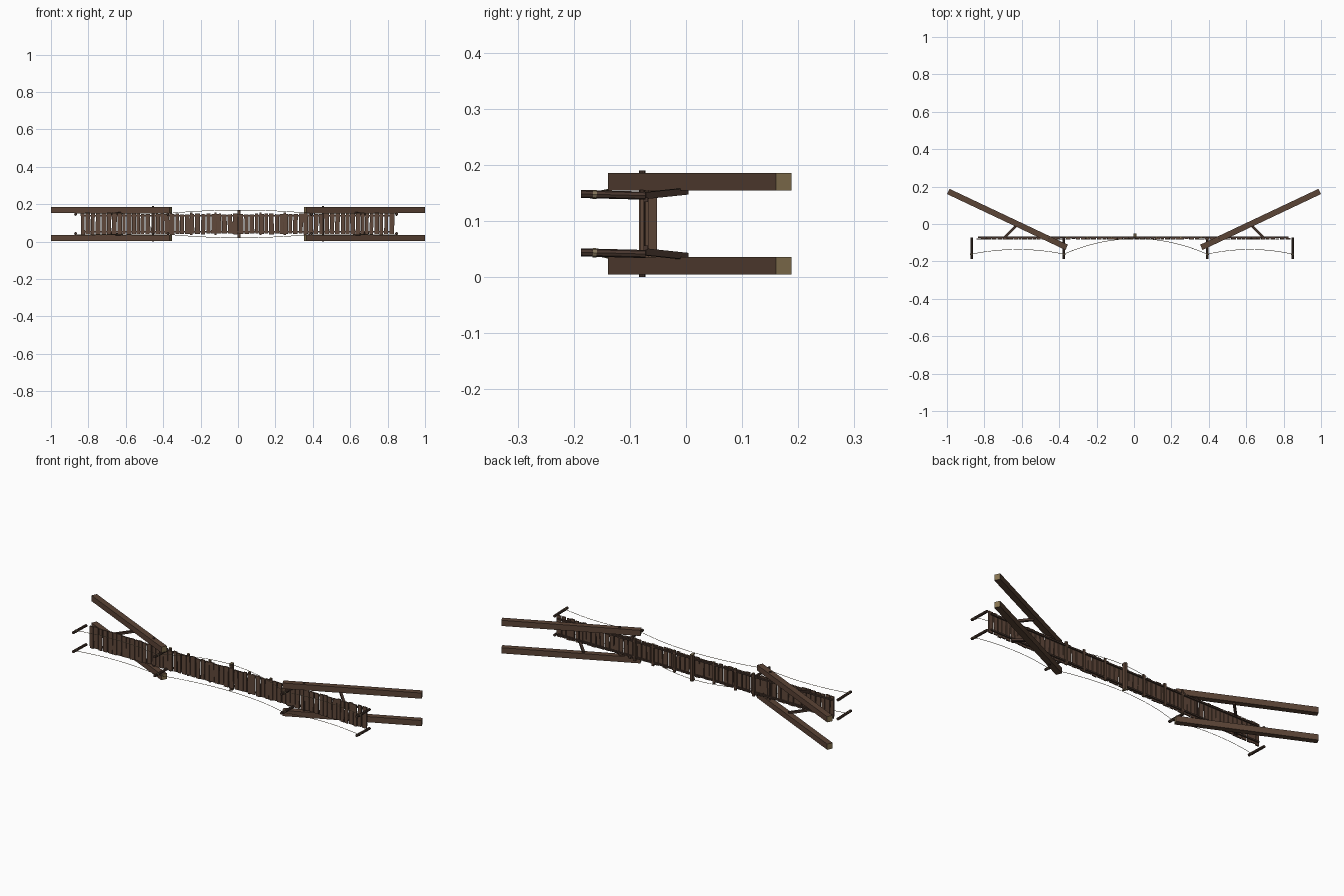
import bpy, bmesh, math, random
from mathutils import Vector, Matrix

if "Cube" in bpy.data.objects:
    bpy.data.objects.remove(bpy.data.objects["Cube"])

random.seed(4)


def mat(name, c):
    m = bpy.data.materials.new(name)
    m.diffuse_color = (*c, 1)
    m.use_nodes = True
    m.node_tree.nodes["Principled BSDF"].inputs["Base Color"].default_value = m.diffuse_color
    return m


WOOD = mat("brown_wood", (0.105, 0.058, 0.037))
PLANK = mat("plank_wood", (0.118, 0.066, 0.043))
DARK = mat("dark_wood", (0.062, 0.036, 0.026))
TAN = mat("end_grain", (0.25, 0.18, 0.085))
ROPE = mat("rope", (0.22, 0.17, 0.10))


def finish(bm, name, mats):
    me = bpy.data.meshes.new(name)
    bm.to_mesh(me)
    bm.free()
    for m in mats:
        me.materials.append(m)
    ob = bpy.data.objects.new(name, me)
    bpy.context.collection.objects.link(ob)
    return ob


def box(name, a, b, w, h, side, mats):
    """Timber from a to b, w wide across, h along the side direction; ends use slot 1."""
    a, b = Vector(a), Vector(b)
    d = (b - a).normalized()
    s = Vector(side)
    s = (s - d * s.dot(d)).normalized()
    t = d.cross(s)
    rot = Matrix((d, s, t)).transposed().to_4x4()
    bm = bmesh.new()
    bmesh.ops.create_cube(bm, size=1)
    for v in bm.verts:
        v.co = Vector((v.co.x * (b - a).length, v.co.y * h, v.co.z * w))
    bm.normal_update()
    for f in bm.faces:
        f.material_index = 1 if len(mats) > 1 and abs(f.normal.x) > 0.9 else 0
    bm.transform(Matrix.Translation((a + b) / 2) @ rot)
    return finish(bm, name, mats)


def pole(name, a, b, r, m, sides=8):
    a, b = Vector(a), Vector(b)
    bm = bmesh.new()
    bmesh.ops.create_cone(bm, cap_ends=True, segments=sides, radius1=r, radius2=r,
                          depth=(b - a).length)
    bm.transform(Matrix.Translation((a + b) / 2) @
                 (b - a).to_track_quat('Z', 'Y').to_matrix().to_4x4())
    return finish(bm, name, [m])


def rope(name, pts, r=0.0013):
    cu = bpy.data.curves.new(name, 'CURVE')
    cu.dimensions = '3D'
    cu.bevel_depth = r
    cu.bevel_resolution = 0
    sp = cu.splines.new('POLY')
    sp.points.add(len(pts) - 1)
    for p, q in zip(sp.points, pts):
        p.co = (*q, 1)
    cu.materials.append(ROPE)
    ob = bpy.data.objects.new(name, cu)
    bpy.context.collection.objects.link(ob)


ZC = 0.095

# Long slanted beams, braces and cross poles at both ends
for sx in (-1, 1):
    for sz in (-1, 1):
        z = ZC + sz * 0.075
        box("slanted_beam", (sx * 0.993, 0.174, z), (sx * 0.36, -0.125, z),
            0.031, 0.031, (0, 0, 1), [WOOD, TAN])
        box("brace", (sx * 0.62, 0.0, ZC + sz * 0.058), (sx * 0.695, -0.076, ZC + sz * 0.05),
            0.013, 0.012, (0, 0, 1), [DARK])
    pole("cross_pole", (sx * 0.455, -0.078, 0), (sx * 0.455, -0.078, 0.19), 0.006, DARK)

# Deck planks with uneven widths, gaps and lengths
x = -0.84
while x < 0.815:
    w = random.uniform(0.018, 0.027)
    near = 1 - 0.1 * math.cos(min(abs(x) / 0.84, 1) * math.pi / 2)
    z0 = ZC - 0.059 * near + random.uniform(-0.003, 0.003)
    z1 = ZC + 0.059 * near + random.uniform(-0.003, 0.003)
    lean = random.uniform(-0.0015, 0.0015)
    y = -0.079 + random.uniform(-0.001, 0.001)
    box("deck_plank", (x + w / 2 - lean, y, z0), (x + w / 2 + lean, y, z1),
        w, 0.007, (0, 1, 0), [PLANK])
    x += w + random.uniform(0.002, 0.007)

# Stringers under the plank edges
for sz in (-1, 1):
    box("stringer", (-0.835, -0.072, ZC + sz * 0.043), (0.825, -0.072, ZC + sz * 0.043),
        0.008, 0.008, (0, 1, 0), [DARK])

# Joists below the deck, largest at mid span
for jx, half, w in ((0.005, 0.073, 0.016), (-0.12, 0.06, 0.012), (0.12, 0.06, 0.012),
                    (-0.25, 0.06, 0.012), (0.25, 0.06, 0.012),
                    (-0.36, 0.063, 0.012), (0.36, 0.063, 0.012)):
    yj = -0.061 if half > 0.07 else -0.071
    box("joist", (jx, yj, ZC - half), (jx, yj, ZC + half), w,
        0.018 if half > 0.07 else 0.01, (0, 1, 0), [WOOD, TAN])

# Railing posts with rope wraps, and sagging ropes between them
POSTS = (-0.868, -0.375, 0.392, 0.848)
SAGS = (0.025, 0.083, 0.025)
for sz in (-1, 1):
    z = ZC + sz * 0.052
    for px in POSTS:
        pole("rail_post", (px, -0.072, z - 0.002), (px, -0.187, z + 0.001), 0.0072, DARK)
        pole("rope_wrap", (px, -0.159, z), (px, -0.166, z + 0.0003), 0.0082, ROPE)
    for i, sag in enumerate(SAGS):
        a, b = POSTS[i], POSTS[i + 1]
        pts = []
        for k in range(17):
            t = k / 16
            c = 4 * t * (1 - t)
            bow = 0.018 if i == 1 else 0.0
            pts.append((a + (b - a) * t, -0.161 + sag * c, z + sz * (0.004 + bow * c)))
        rope("rail_rope", pts)
    # Rope knot at the middle joist
    pole("rope_knot", (0.005, -0.08, z + sz * 0.018), (0.005, -0.05, z + sz * 0.018), 0.004, ROPE, 6)
